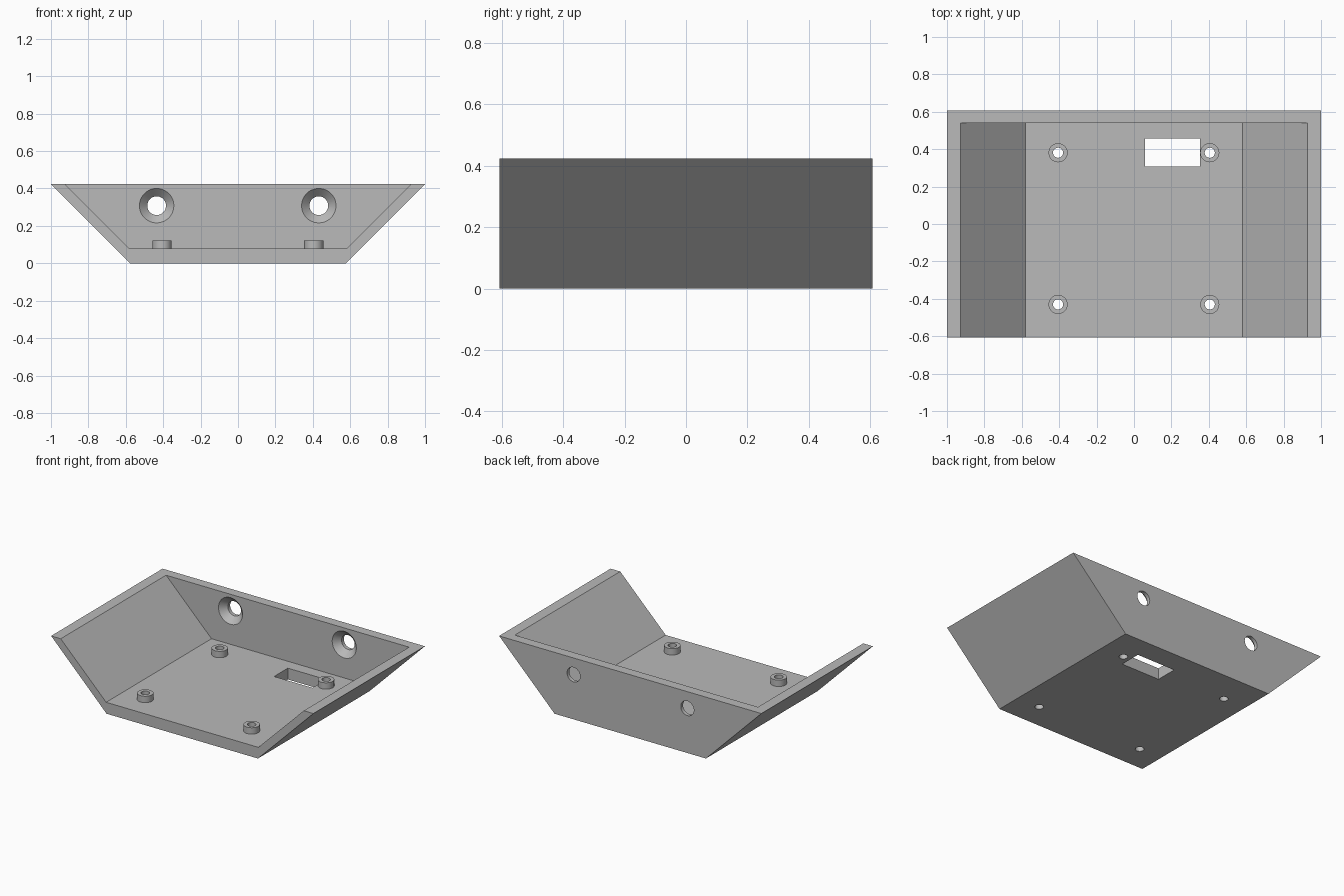
import bpy
import bmesh
from math import pi

if "Cube" in bpy.data.objects:
    bpy.data.objects.remove(bpy.data.objects["Cube"])

HEIGHT, FLOOR = 0.423, 0.078
DEPTH, BACK_INNER = 0.607, 0.54
SIDES = 48

grey = bpy.data.materials.new("plain grey")
grey.use_nodes = True
colour = (0.49, 0.49, 0.49, 1)
grey.diffuse_color = colour
grey.node_tree.nodes["Principled BSDF"].inputs["Base Color"].default_value = colour


def make_prism(name, half_bottom, half_top, z0, z1, y0, y1):
    """Trapezoid in x and z, extruded from y0 to y1."""
    bm = bmesh.new()
    outline = [(-half_bottom, z0), (half_bottom, z0), (half_top, z1), (-half_top, z1)]
    face = bm.faces.new([bm.verts.new((x, y0, z)) for x, z in outline])
    extruded = bmesh.ops.extrude_face_region(bm, geom=[face])["geom"]
    moved = [v for v in extruded if isinstance(v, bmesh.types.BMVert)]
    bmesh.ops.translate(bm, verts=moved, vec=(0, y1 - y0, 0))
    bmesh.ops.recalc_face_normals(bm, faces=bm.faces)
    mesh = bpy.data.meshes.new(name)
    bm.to_mesh(mesh)
    bm.free()
    mesh.materials.append(grey)
    obj = bpy.data.objects.new(name, mesh)
    bpy.context.collection.objects.link(obj)
    return obj


def make_round(name, r1, r2, start, length, along_y=False):
    """Cylinder or cone that begins at start and runs up, or to the back."""
    x, y, z = start
    centre = (x, y + length / 2, z) if along_y else (x, y, z + length / 2)
    bpy.ops.mesh.primitive_cone_add(
        vertices=SIDES, radius1=r1, radius2=r2, depth=length, location=centre,
        rotation=(-pi / 2 if along_y else 0, 0, 0))
    obj = bpy.context.object
    obj.name = name
    obj.data.materials.append(grey)
    return obj


def combine(target, tool, operation):
    mod = target.modifiers.new(tool.name, "BOOLEAN")
    mod.operation, mod.object, mod.solver = operation, tool, "EXACT"
    bpy.context.view_layer.objects.active = target
    bpy.ops.object.modifier_apply(modifier=mod.name)
    bpy.data.objects.remove(tool)


# Tray with sloping sides, open at the front and the top
tray = make_prism("tray", 0.577, 1.0, 0, HEIGHT, -DEPTH, DEPTH)
over = 0.1
cavity = make_prism("cavity_cutter", 0.58, 0.927 + over, FLOOR, HEIGHT + over,
                    -DEPTH - over, BACK_INNER)
combine(tray, cavity, "DIFFERENCE")

# Cable slot through the floor
slot = make_prism("slot_cutter", 0.146, 0.146, -over, FLOOR + over, 0.307, 0.457)
slot.data.transform(slot.matrix_world.Translation((0.206, 0, 0)))
combine(tray, slot, "DIFFERENCE")

# Countersunk screw holes through the back wall
for x in (-0.435, 0.432):
    sink = make_round("countersink_cutter", 0.102, 0.047, (x, 0.53, 0.308), 0.055, True)
    combine(tray, sink, "DIFFERENCE")
    bore = make_round("screw_hole_cutter", 0.05, 0.05, (x, 0.5, 0.308), 0.2, True)
    combine(tray, bore, "DIFFERENCE")

# Four hollow standoffs, bored right through the floor
for x in (-0.406, 0.405):
    for y in (-0.43, 0.381):
        post = make_round("standoff", 0.051, 0.051, (x, y, 0.04), 0.082)
        combine(tray, post, "UNION")
        bore = make_round("standoff_hole_cutter", 0.027, 0.027, (x, y, -over), 0.4)
        combine(tray, bore, "DIFFERENCE")

bpy.ops.object.select_all(action="DESELECT")
tray.select_set(True)
bpy.context.view_layer.objects.active = tray
bpy.ops.object.shade_smooth_by_angle(angle=pi / 6)
